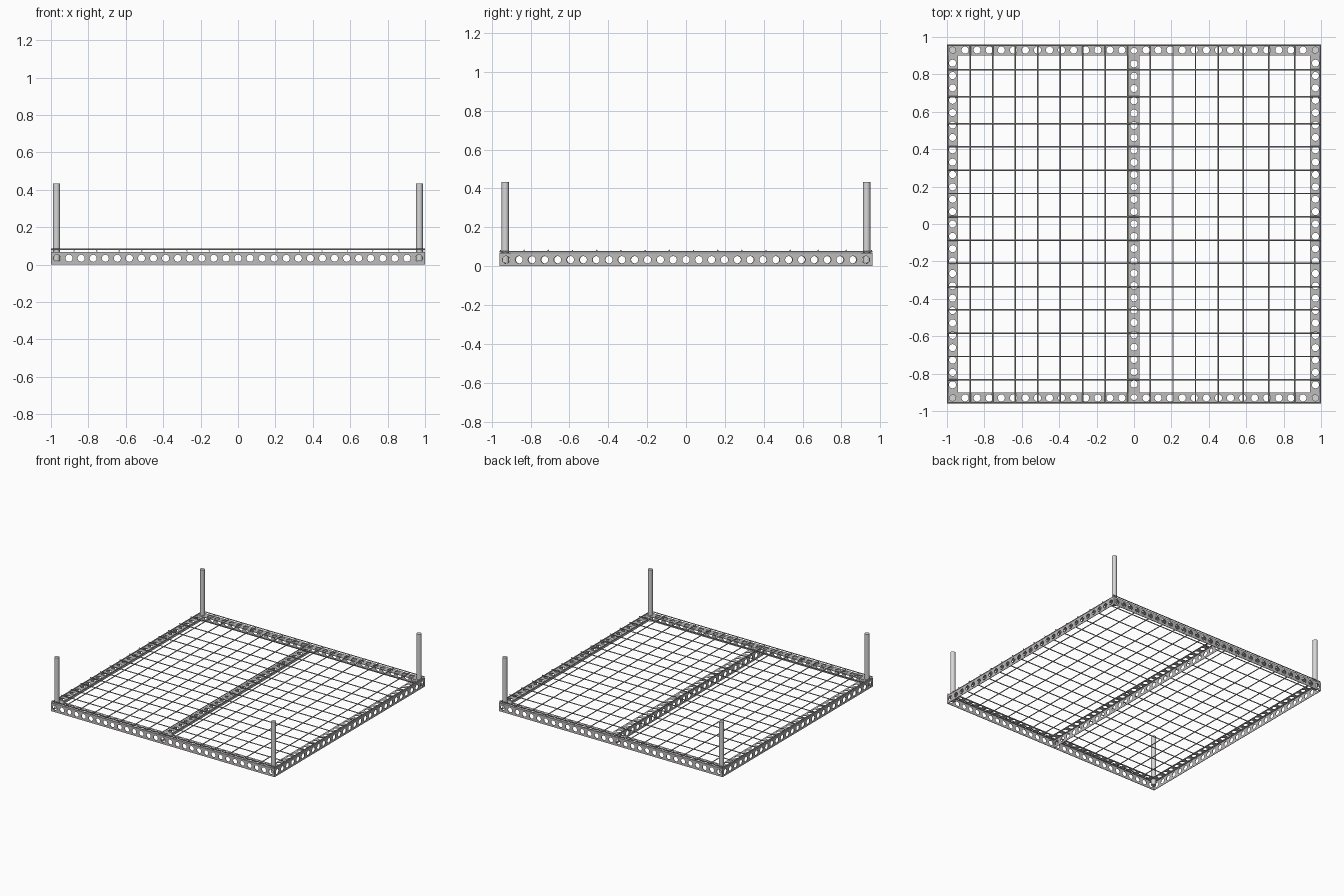
import bpy, bmesh, math
from mathutils import Vector

if "Cube" in bpy.data.objects:
    bpy.data.objects.remove(bpy.data.objects["Cube"])


def material(name, rgb):
    mat = bpy.data.materials.new(name)
    mat.use_nodes = True
    mat.diffuse_color = (*rgb, 1)
    mat.node_tree.nodes["Principled BSDF"].inputs["Base Color"].default_value = (*rgb, 1)
    return mat


STEEL = material("grey steel", (0.52, 0.50, 0.50))
POST = material("light grey steel", (0.68, 0.68, 0.68))
WIRE = material("grey wire", (0.48, 0.48, 0.48))

HALF_X, HALF_Y = 1.0, 0.96
WIDTH, HOLE_R, SHEET, SIDES = 0.06, 0.019, 0.004, 16


def add_object(name, bm, mat):
    mesh = bpy.data.meshes.new(name)
    bm.to_mesh(mesh)
    bm.free()
    mesh.materials.append(mat)
    obj = bpy.data.objects.new(name, mesh)
    bpy.context.collection.objects.link(obj)
    return obj


def perforated_strip(bm, origin, along, across, pitch, count, width):
    """Row of rectangular cells, each with a round hole."""
    for i in range(count):
        centre = origin + along * pitch * (i - (count - 1) / 2)
        inner, outer = [], []
        for k in range(SIDES):
            a = 2 * math.pi * k / SIDES
            c, s = math.cos(a), math.sin(a)
            reach = max(abs(c), abs(s))
            inner.append(bm.verts.new(centre + (along * c + across * s) * HOLE_R))
            outer.append(bm.verts.new(centre + along * c / reach * pitch / 2
                                      + across * s / reach * width / 2))
        for k in range(SIDES):
            n = (k + 1) % SIDES
            bm.faces.new((inner[k], outer[k], outer[n], inner[n]))


def angle_beam(name, length, count, height, location, turn):
    """Perforated angle bar: a top flange and an outer upright flange."""
    bm = bmesh.new()
    x, y, z = Vector((1, 0, 0)), Vector((0, 1, 0)), Vector((0, 0, 1))
    pitch = length / count
    perforated_strip(bm, z * height, x, y, pitch, count, WIDTH)
    perforated_strip(bm, z * height / 2 - y * WIDTH / 2, x, z, pitch, count, height)
    bmesh.ops.remove_doubles(bm, verts=bm.verts, dist=0.0001)
    obj = add_object(name, bm, STEEL)
    obj.location = location
    obj.rotation_euler.z = math.radians(turn)
    solid = obj.modifiers.new("sheet thickness", "SOLIDIFY")
    solid.thickness = SHEET
    solid.offset = -1


# Frame beams and the middle support
ex, ey = HALF_X - WIDTH / 2, HALF_Y - WIDTH / 2
angle_beam("front_beam", 2 * HALF_X, 31, 0.068, (0, -ey, 0), 0)
angle_beam("back_beam", 2 * HALF_X, 31, 0.068, (0, ey, 0), 180)
angle_beam("left_beam", 2 * HALF_Y - 0.002, 29, 0.066, (ex, 0, 0), 90)
angle_beam("right_beam", 2 * HALF_Y - 0.002, 29, 0.066, (-ex, 0, 0), -90)
angle_beam("middle_beam", 2 * HALF_Y - 0.01, 29, 0.066, (0, 0, 0), -90)


def rod(name, start, end, radius, sides, mat):
    start, end = Vector(start), Vector(end)
    bm = bmesh.new()
    bmesh.ops.create_cone(bm, cap_ends=True, segments=sides, radius1=radius,
                          radius2=radius, depth=(end - start).length)
    obj = add_object(name, bm, mat)
    obj.location = (start + end) / 2
    obj.rotation_euler = (end - start).to_track_quat("Z", "Y").to_euler()
    for poly in obj.data.polygons:
        poly.use_smooth = len(poly.vertices) == 4


# Corner posts standing through the frame holes
for sy, end_name in ((-1, "front"), (1, "back")):
    for sx, side_name in ((-1, "right"), (1, "left")):
        rod(f"{end_name}_{side_name}_post", (sx * ex, sy * ey, 0.02),
            (sx * ex, sy * ey, 0.434), 0.0185, 24, POST)

# Wire deck: long wires below, cross wires on top
R = 0.0038
wire_x = [-0.995] + [-0.876 + 0.1205 * i for i in range(12)] + [0.585, 0.72, 0.86, 0.995]
wire_y = [-0.955] + [-0.833 + 0.1245 * i for i in range(12)] + [0.68, 0.824, 0.955]
for i, x in enumerate(wire_x):
    rod(f"long_wire_{i + 1}", (x, -HALF_Y, 0.073), (x, HALF_Y, 0.073), R, 8, WIRE)
for i, y in enumerate(wire_y):
    rod(f"cross_wire_{i + 1}", (-HALF_X, y, 0.081), (HALF_X, y, 0.081), R, 8, WIRE)
